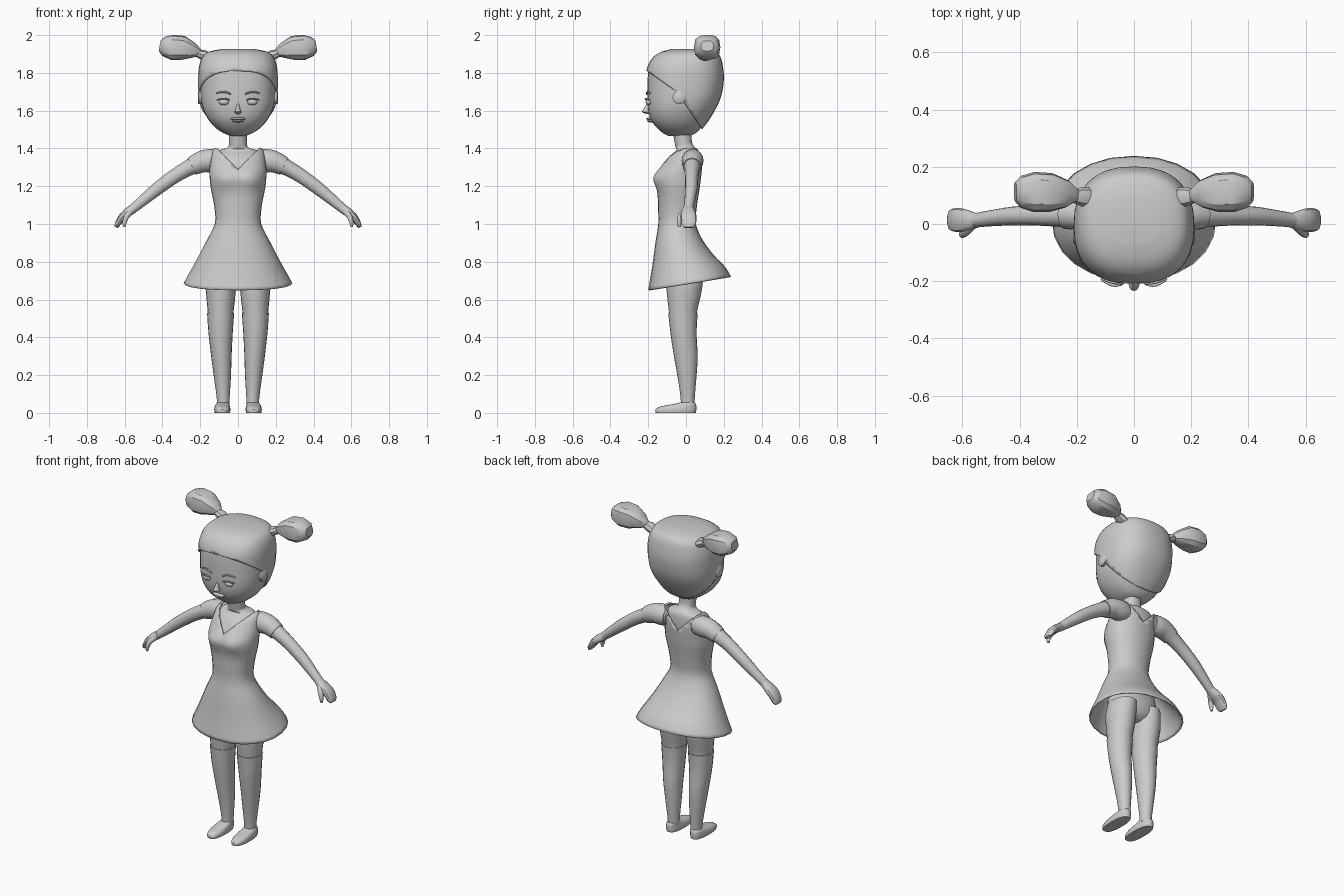
import bpy, bmesh, math
from mathutils import Vector

grey = bpy.data.materials.new("plain grey")
grey.diffuse_color = (0.6, 0.6, 0.6, 1)


def smooth_rows(rows, steps):
    """Catmull-Rom interpolation between rows of numbers."""
    out = []
    for i in range(len(rows) - 1):
        a, b, c, d = (rows[max(i - 1, 0)], rows[i], rows[i + 1], rows[min(i + 2, len(rows) - 1)])
        for s in range(steps):
            t = s / steps
            out.append([0.5 * (2 * q + (r - p) * t + (2 * p - 5 * q + 4 * r - w) * t * t
                               + (3 * q - p - 3 * r + w) * t ** 3) for p, q, r, w in zip(a, b, c, d)])
    return out + [list(rows[-1])]


def unit(n, e):
    """Points of a unit superellipse."""
    for i in range(n):
        a = 2 * math.pi * i / n
        c, s = math.cos(a), math.sin(a)
        yield (math.copysign(abs(c) ** (2 / e), c), math.copysign(abs(s) ** (2 / e), s))


def skin(rings, caps=(True, True)):
    bm = bmesh.new()
    vs = [[bm.verts.new(p) for p in r] for r in rings]
    n = len(vs[0])
    for a, b in zip(vs, vs[1:]):
        for i in range(n):
            bm.faces.new((a[i], a[(i + 1) % n], b[(i + 1) % n], b[i]))
    if caps[0]:
        bm.faces.new(vs[0][::-1])
    if caps[1]:
        bm.faces.new(vs[-1])
    bmesh.ops.recalc_face_normals(bm, faces=bm.faces)
    return bm


def finish(bm, name, mirror=False, thick=0, angle=40):
    me = bpy.data.meshes.new(name)
    bm.to_mesh(me)
    bm.free()
    ob = bpy.data.objects.new(name, me)
    bpy.context.collection.objects.link(ob)
    me.materials.append(grey)
    if thick:
        m = ob.modifiers.new("thickness", 'SOLIDIFY')
        m.thickness, m.offset = thick, -1
    if mirror:
        ob.modifiers.new("mirror", 'MIRROR')
    bpy.context.view_layer.objects.active = ob
    bpy.ops.object.select_all(action='DESELECT')
    ob.select_set(True)
    bpy.ops.object.shade_smooth_by_angle(angle=math.radians(angle))
    return ob


def stack(rows, n=24, e=2.0, steps=3, caps=(True, True)):
    """Horizontal rings: z, half width, front y, back y, centre x."""
    rows = [tuple(r) + (0,) * (5 - len(r)) for r in rows]
    return skin([[(cx + w * c, (f + b) / 2 + (b - f) / 2 * s, z) for c, s in unit(n, e)]
                 for z, w, f, b, cx in smooth_rows(rows, steps)], caps)


def tube(rows, n=12, e=2.0, steps=3, caps=(True, True)):
    """Rings across a path: x, y, z, radius along depth, radius across."""
    rows = smooth_rows(rows, steps)
    pts = [Vector(r[:3]) for r in rows]
    rings = []
    for i, r in enumerate(rows):
        t = (pts[min(i + 1, len(pts) - 1)] - pts[max(i - 1, 0)]).normalized()
        ref = Vector((0, 1, 0)) if abs(t.y) < 0.9 else Vector((1, 0, 0))
        u = (ref - t * ref.dot(t)).normalized()
        v = t.cross(u)
        rings.append([pts[i] + u * r[3] * c + v * r[4] * s for c, s in unit(n, e)])
    return skin(rings, caps)


def blob(center, size, seg=16):
    bm = bmesh.new()
    bmesh.ops.create_uvsphere(bm, u_segments=seg, v_segments=seg // 2, radius=1)
    for v in bm.verts:
        v.co = Vector(center) + Vector([a * b for a, b in zip(v.co, size)])
    return bm


def cut(bm, co, no):
    bmesh.ops.bisect_plane(bm, geom=bm.verts[:] + bm.edges[:] + bm.faces[:], plane_co=co, plane_no=no)


def drop(bm, rule):
    bmesh.ops.delete(bm, geom=[f for f in bm.faces if rule(f.calc_center_median())], context='FACES')


# Head
head = [(1.465, .03, -.09, .01), (1.48, .075, -.12, .05), (1.51, .12, -.155, .08), (1.55, .155, -.185, .11),
        (1.6, .182, -.2, .14), (1.65, .195, -.204, .165), (1.7, .2, -.204, .18), (1.77, .201, -.203, .189),
        (1.83, .197, -.195, .184), (1.87, .18, -.165, .172), (1.9, .145, -.12, .145), (1.915, .07, -.06, .08)]
finish(stack(head, 32, 2.4), "head")

# Hair cap, trimmed along the hairline
hair = [(z + (.012 if z > 1.85 else 0), w + .01, f - .01, b + .012) for z, w, f, b in head]
bm = stack(hair, 32, 2.4)
cut(bm, (0, -.05, 1.70), (0, .14 * .8, .16))
cut(bm, (0, -.05, 1.70), (0, .19, .13))
drop(bm, lambda c: c.z < 1.70 - .7 * (c.y + .05) and c.z < 1.70 - 1.46 * (c.y + .05))
finish(bm, "hair", thick=.014)

# Side buns and their ties
finish(tube([(.14, .095, 1.87, .03, .022), (.18, .095, 1.893, .034, .028), (.225, .1, 1.908, .02, .018)], 8, steps=1),
       "bun_tie", True)
finish(tube([(.2, .1, 1.905, .02, .018), (.235, .105, 1.918, .048, .04), (.29, .11, 1.932, .068, .064),
             (.35, .112, 1.935, .07, .067), (.395, .112, 1.94, .056, .05), (.415, .112, 1.943, .034, .028)],
            12, 2.8, 1), "hair_bun", True, angle=30)

# Ears
finish(tube([(.18, -.035, 1.67, .036, .036), (.207, -.035, 1.67, .036, .036), (.213, -.035, 1.67, .028, .028)],
            16, steps=1), "ear", True)

# Face
finish(blob((.075, -.196, 1.645), (.027, .018, .016)), "eye", True)
finish(tube([(.045, -.212, 1.657, .004, .003), (.075, -.213, 1.664, .006, .004), (.112, -.196, 1.657, .004, .003)],
            8), "eyelid", True)
finish(tube([(.038, -.207, 1.688, .006, .005), (.075, -.203, 1.7, .006, .005), (.115, -.19, 1.692, .004, .003)],
            8), "eyebrow", True)
finish(stack([(1.583, .008, -.212, -.19), (1.592, .019, -.232, -.19), (1.603, .013, -.23, -.19),
              (1.635, .006, -.208, -.19)], 12), "nose")
for name, z, y in (("upper_lip", 1.557, -.187), ("lower_lip", 1.546, -.183)):
    finish(blob((0, y, z), (.04 if z > 1.55 else .03, .024, .008)), name)

# Neck, chest and hips
finish(stack([(1.49, .05, -.07, .03), (1.43, .048, -.06, .032), (1.405, .055, -.055, .05), (1.39, .1, -.05, .065),
              (1.36, .128, -.085, .072), (1.3, .135, -.125, .072), (1.24, .138, -.145, .065),
              (1.15, .125, -.135, .05), (1.0, .105, -.125, .035), (.88, .14, -.12, .07),
              (.76, .155, -.115, .085), (.7, .13, -.1, .07), (.67, .06, -.06, .03)], 24, 2.2), "body")

# Dress with bust, flared skirt, tilted hem and cut neckline
bm = stack([(.65, .288, -.2, .238), (.72, .252, -.188, .2), (.8, .214, -.175, .145), (.9, .168, -.162, .088),
            (1.0, .123, -.147, .052), (1.08, .124, -.148, .056), (1.15, .136, -.15, .066), (1.2, .146, -.155, .074),
            (1.25, .15, -.158, .08), (1.3, .15, -.134, .085), (1.36, .142, -.095, .086), (1.385, .135, -.065, .084),
            (1.403, .125, -.025, .07)], 24, 2.15, 3, (False, True))
for v in bm.verts:
    c = v.co
    if c.y < -.02:
        c.y -= .022 * math.exp(-(abs(c.x) - .065) ** 2 / .0025 - (c.z - 1.24) ** 2 / .003)
    c.z += max(0, min(1, (1.0 - c.z) / .3)) * .165 * (c.y + .2)
for s in (-1, 1):
    cut(bm, (0, 0, 1.29), (-s, 0, 1))
drop(bm, lambda c: c.z > 1.29 + abs(c.x))
finish(bm, "dress", thick=.008)

# Arms, sleeves and hands
finish(tube([(.09, .035, 1.335, .045, .05), (.14, .035, 1.335, .052, .056), (.19, .034, 1.33, .05, .052),
             (.25, .032, 1.303, .043, .043), (.33, .03, 1.257, .036, .038), (.42, .028, 1.192, .033, .035),
             (.5, .02, 1.127, .028, .029), (.56, .012, 1.077, .025, .024)], 16), "arm", True)
finish(tube([(.1, .035, 1.335, .052, .056), (.14, .035, 1.335, .058, .062), (.19, .034, 1.33, .056, .058),
             (.245, .032, 1.305, .049, .049)], 16), "sleeve", True)
finish(tube([(.55, .012, 1.085, .026, .024), (.585, .012, 1.06, .038, .024), (.615, .014, 1.035, .042, .02),
             (.637, .014, 1.0, .038, .015), (.645, .014, .982, .026, .009)], 12, 2.4), "hand", True)
finish(tube([(.57, -.005, 1.065, .018, .018), (.59, -.028, 1.04, .016, .015), (.6, -.036, 1.01, .013, .012),
             (.602, -.034, .985, .008, .007)], 10), "thumb", True)

# Legs and stockings
leg = [(.04, .028, -.022, .04, .078), (.1, .032, -.027, .044, .079), (.2, .042, -.042, .052, .083),
       (.3, .05, -.06, .058, .088), (.42, .06, -.078, .052, .092), (.53, .068, -.09, .058, .092),
       (.62, .077, -.1, .078, .091), (.68, .081, -.104, .088, .091), (.76, .075, -.1, .095, .085)]
finish(stack(leg, 20), "leg", True)
finish(stack([(z, w + .004, f - .004, b + .004, x) for z, w, f, b, x in leg[:6]], 20), "stocking", True)

# Shoes
finish(stack([(.0, .04, -.16, .052, .083), (.018, .043, -.162, .055, .083), (.034, .04, -.135, .055, .083),
              (.045, .036, -.075, .053, .082), (.056, .031, -.028, .046, .079)], 20, 2.5, 2), "shoe", True)
